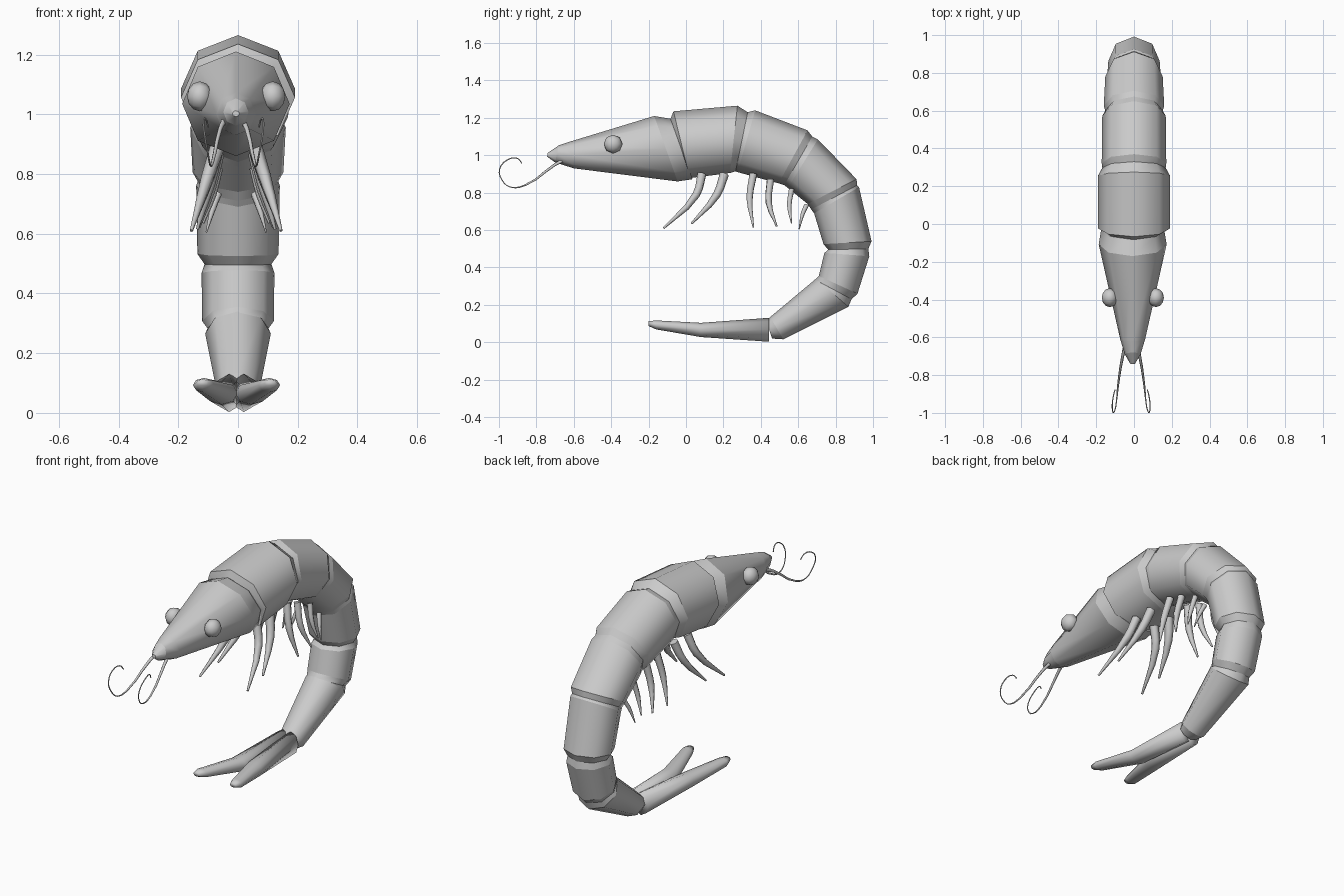
import bpy, bmesh, math
from mathutils import Vector


def loft(name, rings, sides=8, sharp_rings=True):
    """Skin rings given as (centre, side vector, up vector)."""
    bm = bmesh.new()
    loops = []
    for c, u, v in rings:
        loops.append([bm.verts.new(c + u * math.sin(2 * math.pi * k / sides)
                                   + v * math.cos(2 * math.pi * k / sides)) for k in range(sides)])
    for a, b in zip(loops, loops[1:]):
        for k in range(sides):
            n = (k + 1) % sides
            bm.faces.new((a[k], a[n], b[n], b[k]))
    bm.faces.new(loops[0])
    bm.faces.new(loops[-1])
    bmesh.ops.recalc_face_normals(bm, faces=bm.faces)
    for f in bm.faces:
        f.smooth = True
    if sharp_rings:
        for lp in loops:
            for k in range(sides):
                bm.edges.get((lp[k], lp[(k + 1) % sides])).smooth = False
    me = bpy.data.meshes.new(name)
    bm.to_mesh(me)
    bm.free()
    ob = bpy.data.objects.new(name, me)
    bpy.context.collection.objects.link(ob)
    return ob


def side_rings(rows, cx=0.0):
    """Rows: back point (y, z), belly point (y, z), half width."""
    out = []
    for ty, tz, by, bz, w in rows:
        top, bot = Vector((cx, ty, tz)), Vector((cx, by, bz))
        out.append(((top + bot) / 2, Vector((w, 0, 0)), (top - bot) / 2))
    return out


def strand(name, pts, radii, smooth=False):
    """Tapered tube through the points."""
    cu = bpy.data.curves.new(name, 'CURVE')
    cu.dimensions = '3D'
    cu.bevel_depth = 1.0
    cu.bevel_resolution = 1
    cu.use_fill_caps = True
    cu.resolution_u = 3
    sp = cu.splines.new('BEZIER' if smooth else 'POLY')
    points = sp.bezier_points if smooth else sp.points
    points.add(len(pts) - 1)
    for p, co, r in zip(points, pts, radii):
        p.co = co if smooth else (*co, 1)
        p.radius = r
        if smooth:
            p.handle_left_type = p.handle_right_type = 'AUTO'
    ob = bpy.data.objects.new(name, cu)
    bpy.context.collection.objects.link(ob)
    return ob


# Head shell
loft("head", side_rings([
    (-0.74, 1.012, -0.742, 0.992, 0.012),
    (-0.68, 1.053, -0.70, 0.962, 0.042),
    (-0.62, 1.073, -0.60, 0.93, 0.066),
    (-0.17, 1.21, -0.045, 0.86, 0.18),
    (-0.083, 1.195, 0.035, 0.872, 0.166)], -0.007))

# Overlapping body segments
loft("body_segments", side_rings([
    (-0.083, 1.195, 0.03, 0.88, 0.166),
    (-0.067, 1.235, 0.02, 0.878, 0.191),
    (0.275, 1.265, 0.235, 0.905, 0.191),
    (0.33, 1.23, 0.265, 0.915, 0.168),
    (0.37, 1.24, 0.275, 0.91, 0.171),
    (0.65, 1.133, 0.495, 0.85, 0.168),
    (0.675, 1.1, 0.525, 0.84, 0.152),
    (0.705, 1.085, 0.545, 0.825, 0.16),
    (0.912, 0.872, 0.65, 0.74, 0.152),
    (0.915, 0.84, 0.67, 0.71, 0.135),
    (0.925, 0.83, 0.685, 0.69, 0.14),
    (0.992, 0.54, 0.735, 0.525, 0.136),
    (0.975, 0.50, 0.76, 0.495, 0.112),
    (0.98, 0.46, 0.74, 0.478, 0.122),
    (0.917, 0.26, 0.71, 0.355, 0.12),
    (0.885, 0.23, 0.69, 0.335, 0.102),
    (0.868, 0.19, 0.695, 0.34, 0.11),
    (0.52, 0.016, 0.45, 0.135, 0.072),
    (0.46, 0.02, 0.43, 0.115, 0.055)]))

for s, side in ((-1, "right"), (1, "left")):
    # Forked tail fan: (y, z, centre x, half width, half height)
    rings = [(Vector((s * cx - 0.005, y, z)), Vector((w, 0, 0)), Vector((0, 0, h)))
             for y, z, cx, w, h in ((0.445, 0.067, 0.025, 0.045, 0.064),
                                    (0.08, 0.066, 0.05, 0.054, 0.038),
                                    (-0.16, 0.093, 0.11, 0.036, 0.024),
                                    (-0.20, 0.1, 0.114, 0.02, 0.013))]
    loft("tail_fan_" + side, rings, sharp_rings=False)

    # Eye
    bpy.ops.mesh.primitive_uv_sphere_add(segments=8, ring_count=6, radius=0.05,
                                         location=(s * 0.122 - 0.006, -0.39, 1.06),
                                         rotation=(0, math.pi / 2, 0))
    eye = bpy.context.object
    eye.name = "eye_" + side
    eye.scale = (1, 1, 0.85)
    bpy.ops.object.shade_smooth()

    # Antenna with a curled end
    path = [(0.03, -0.64, 0.98), (0.045, -0.70, 0.95), (0.07, -0.86, 0.84), (0.078, -0.94, 0.83),
            (0.086, -0.985, 0.87), (0.096, -0.997, 0.925), (0.1, -0.955, 0.975),
            (0.092, -0.90, 0.983), (0.085, -0.878, 0.957)]
    strand("antenna_" + side, [(s * x - 0.015, y, z) for x, y, z in path],
           [0.011, 0.008, 0.005] + [0.003] * 6, smooth=True)

    # Six legs per side: root, knee, tip in (y, z), then tip x and thickness
    legs = [((0.085, 0.90), (0.055, 0.79), (-0.12, 0.61), 0.15, 0.025),
            ((0.205, 0.90), (0.165, 0.79), (0.03, 0.635), 0.14, 0.025),
            ((0.36, 0.90), (0.34, 0.77), (0.36, 0.615), 0.13, 0.022),
            ((0.452, 0.87), (0.442, 0.75), (0.485, 0.62), 0.125, 0.021),
            ((0.565, 0.82), (0.552, 0.73), (0.565, 0.635), 0.11, 0.016),
            ((0.645, 0.735), (0.625, 0.69), (0.605, 0.605), 0.10, 0.013)]
    for i, (a, k, t, tx, r) in enumerate(legs):
        strand(f"leg_{i + 1}_{side}",
               [(s * 0.06 - 0.006, *a), (s * (0.06 + (tx - 0.06) * 0.4) - 0.006, *k),
                (s * tx - 0.006, *t)], [r, r * 0.85, r * 0.22], smooth=True)
